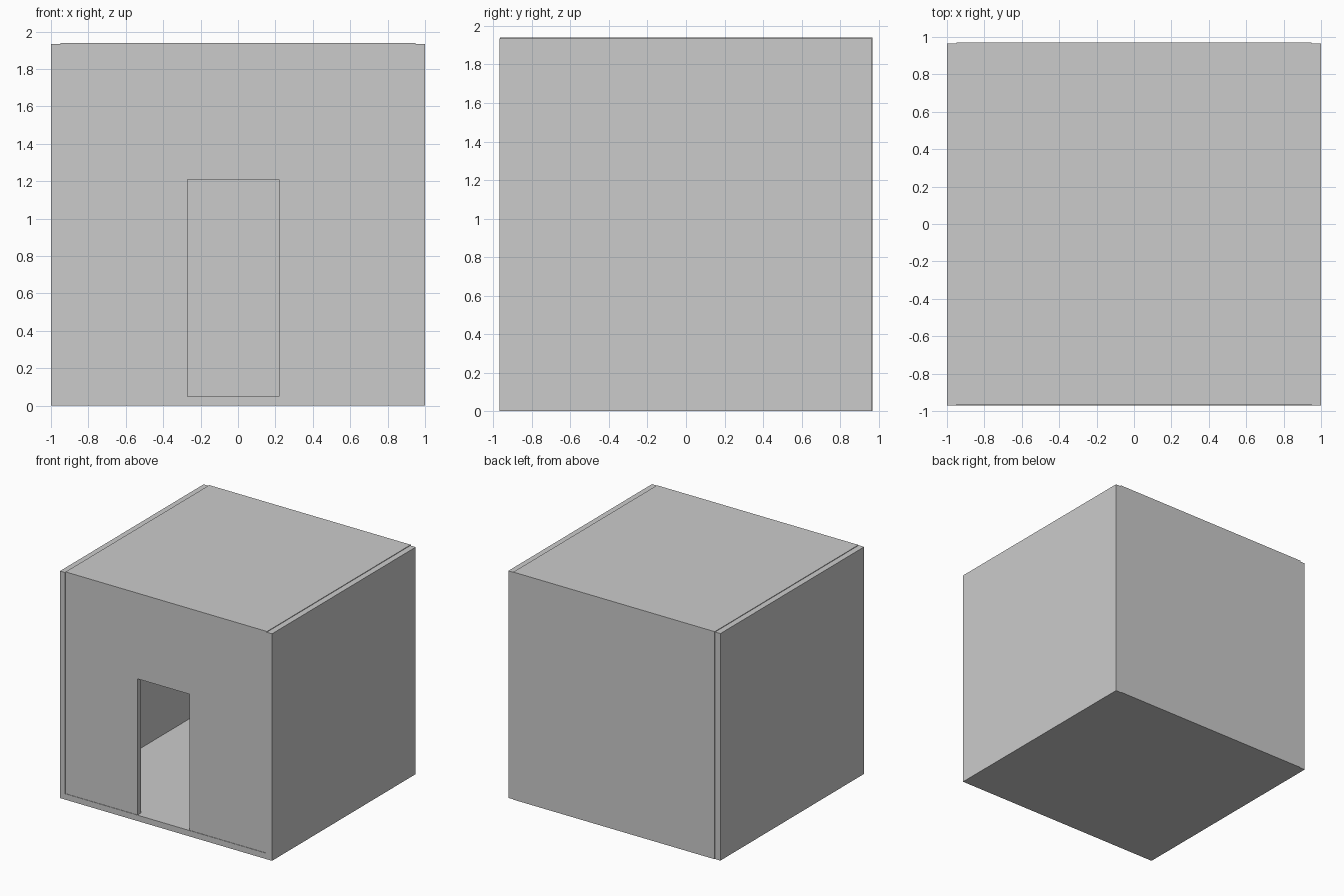
import bpy, bmesh

if "Cube" in bpy.data.objects:
    bpy.data.objects.remove(bpy.data.objects["Cube"])

def slab(name, x, y, z):
    """Box panel from (min, max) ranges."""
    bm = bmesh.new()
    bmesh.ops.create_cube(bm, size=1)
    for v in bm.verts:
        for i, (lo, hi) in enumerate((x, y, z)):
            v.co[i] = hi if v.co[i] > 0 else lo
    return finish(name, bm)

def finish(name, bm):
    bmesh.ops.recalc_face_normals(bm, faces=bm.faces)
    me = bpy.data.meshes.new(name)
    bm.to_mesh(me)
    bm.free()
    ob = bpy.data.objects.new(name, me)
    bpy.context.collection.objects.link(ob)
    return ob

T = 0.05            # panel thickness
IN = 1 - T          # inner face of the side walls
D = 0.97            # half depth
H = 1.94            # height

# Side walls, a hair lower and shorter than the roof
for name, s in (("left_wall", -1), ("right_wall", 1)):
    slab(name, sorted((s * IN, s)), (-D, D - 0.005), (0, H - 0.005))

# Floor, roof and back wall between the side walls
slab("floor", (-IN, IN), (-D, D), (0, T))
slab("roof", (-IN, IN), (-D + 0.004, D), (H - T, H))
slab("back_wall", (-IN, IN), (D - T, D), (T, H - T))

# Front wall with doorway, as an extruded outline
outline = [(-IN, T), (-0.27, T), (-0.27, 1.21), (0.22, 1.21),
           (0.22, T), (IN, T), (IN, H - T), (-IN, H - T)]
bm = bmesh.new()
face = bm.faces.new([bm.verts.new((x, -D + 0.004, z)) for x, z in outline])
ext = bmesh.ops.extrude_face_region(bm, geom=[face], use_keep_orig=True)
bmesh.ops.translate(bm, vec=(0, T - 0.004, 0),
                    verts=[v for v in ext["geom"] if isinstance(v, bmesh.types.BMVert)])
finish("front_wall", bm)
